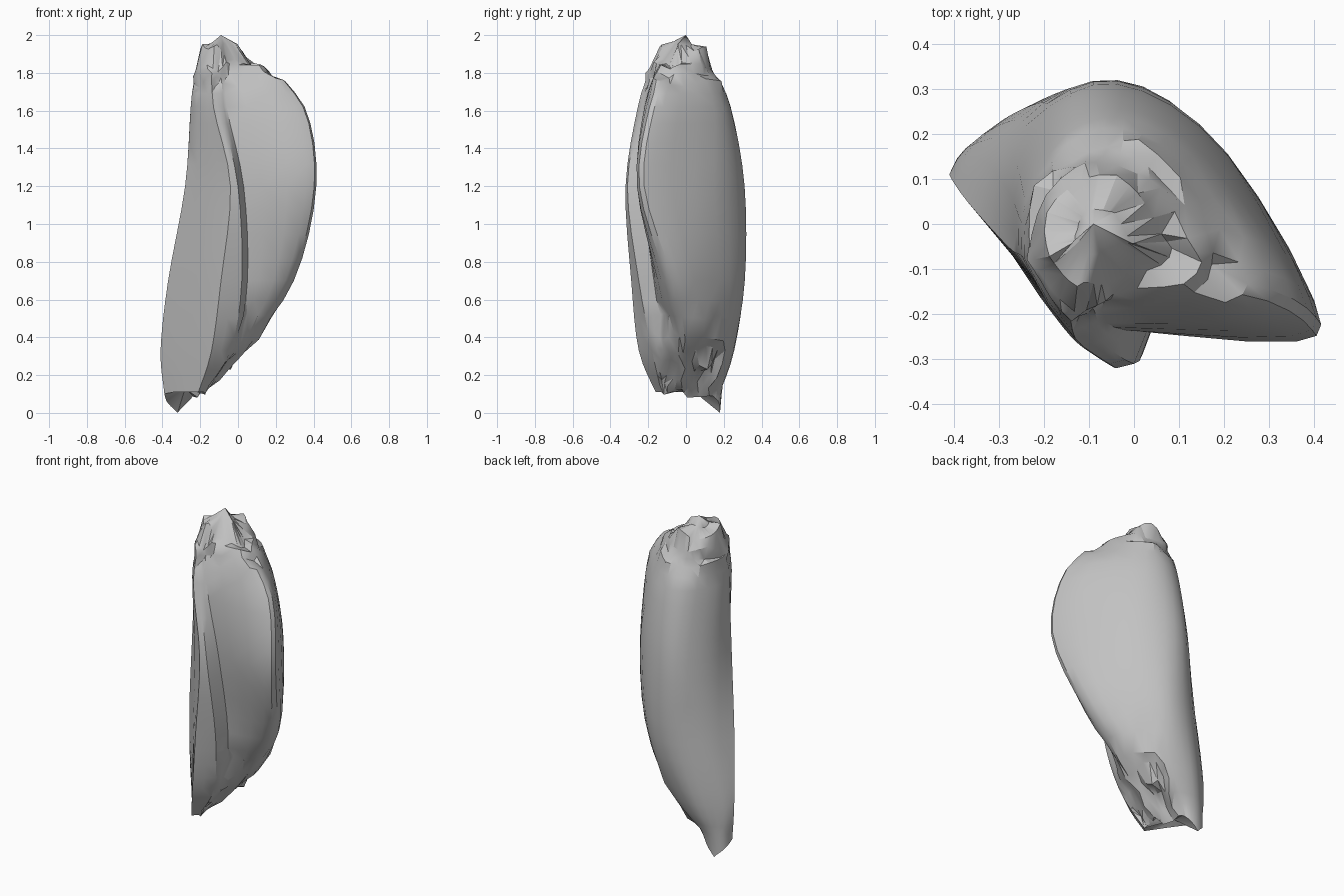
import bpy, bmesh, math, random
from mathutils import Vector

random.seed(11)
cube = bpy.data.objects.get("Cube")
if cube:
    bpy.data.objects.remove(cube, do_unlink=True)

# One grey stone material
stone = bpy.data.materials.new("grey_stone")
stone.use_nodes = True
grey = (0.54, 0.54, 0.54, 1)
stone.diffuse_color = grey
bsdf = stone.node_tree.nodes["Principled BSDF"]
bsdf.inputs["Base Color"].default_value = grey
bsdf.inputs["Roughness"].default_value = 0.8

# Cross-sections: left edge, round the back, lobe tip, lobe front, hollow,
# then the right corner, ridge and middle of the split face
SECTIONS = [
    (0.11, [(-.39, .10), (-.37, .16), (-.32, .18), (-.26, .17), (-.23, .12), (-.21, .04),
            (-.19, -.03), (-.18, -.10), (-.18, -.13), (-.21, -.16), (-.29, -.04)]),
    (0.33, [(-.41, .11), (-.37, .17), (-.25, .25), (-.12, .24), (-.02, .18), (.03, .06),
            (.02, -.03), (-.02, -.12), (-.04, -.18), (-.14, -.25), (-.26, -.08)]),
    (0.70, [(-.37, .05), (-.30, .19), (-.16, .295), (.00, .30), (.15, .18), (.29, -.02),
            (.25, -.13), (.05, -.17), (.02, -.25), (-.09, -.29), (-.22, -.13)]),
    (1.20, [(-.28, -.05), (-.26, .13), (-.14, .29), (.02, .295), (.21, .15), (.40, -.17),
            (.36, -.26), (.03, -.235), (.00, -.31), (-.04, -.32), (-.16, -.20)]),
    (1.62, [(-.25, -.07), (-.24, .05), (-.15, .20), (-.02, .235), (.13, .15), (.335, -.12),
            (.30, -.21), (-.06, -.22), (-.09, -.24), (-.13, -.255), (-.19, -.18)]),
    (1.83, [(-.23, -.09), (-.21, .02), (-.14, .12), (-.03, .14), (.06, .07), (.13, -.06),
            (.11, -.12), (-.06, -.15), (-.09, -.17), (-.13, -.19), (-.18, -.15)]),
]


def smooth_path(pts, steps):
    """Catmull-Rom through an open list of points."""
    out = []
    for i in range(len(pts) - 1):
        p0, p1, p2 = pts[max(i - 1, 0)], pts[i], pts[i + 1]
        p3 = pts[min(i + 2, len(pts) - 1)]
        for k in range(steps):
            t = k / steps
            out.append(0.5 * (2 * p1 + (p2 - p0) * t + (2 * p0 - 5 * p1 + 4 * p2 - p3) * t * t
                              + (3 * p1 - p0 - 3 * p2 + p3) * t ** 3))
    return out + [pts[-1]]


# Smooth each point's track up the height, then round the outer side of each ring
tracks = [smooth_path([Vector((*pts[j], z)) for z, pts in SECTIONS], 4) for j in range(11)]
rings = []
for row in zip(*tracks):
    ring = smooth_path(list(row[:8]), 3)
    hard = [row[7], row[8], row[9], row[10], row[0]]
    for a, b in zip(hard, hard[1:]):
        ring += [a.lerp(b, 0.5), b]
    rings.append(ring[:-1])
n = len(rings[0])


def broken(xy, z, step=2):
    """One offset per ring point, random at every few points and straight between."""
    knots = [Vector((random.uniform(-xy, xy), random.uniform(-xy, xy), random.uniform(-z, z)))
             for _ in range(math.ceil(n / step))]
    return [knots[j // step].lerp(knots[(j // step + 1) % len(knots)], j % step / step)
            for j in range(n)]


# Broken rim at the top and chipped underside
for ring in rings:
    chips = broken(0.018, 0.03)
    for j, v in enumerate(ring):
        if v.z > 1.74 or (v.z < 0.58 and 12 <= j <= 22):
            ring[j] = v + chips[j]

# Jagged crown in two steps, lower and rougher toward the lobe
core = Vector((-.09, -.01, 0))
rim = rings[-1]
for size, height, rough in ((0.74, 1.91, 0.045), (0.36, 1.95, 0.03)):
    crown = []
    for v, chip in zip(rim, broken(0.015, rough, 3)):
        p = core.lerp(Vector((v.x, v.y, 0)), size)
        p.z = height - max(0, p.x + 0.02) * 0.6
        crown.append(p + chip)
    rings.append(crown)

# Spike at the low back corner
for v in rings[0]:
    d = (Vector((v.x, v.y)) - Vector((-.32, .16))).length
    v.z = max(0.0, v.z - max(0, 0.1 - d) * 1.2)

# Loft the rings and close both ends
bm = bmesh.new()
rows = [[bm.verts.new(v) for v in ring] for ring in rings]
for a, b in zip(rows, rows[1:]):
    for j in range(n):
        k = (j + 1) % n
        bm.faces.new((a[j], b[j], b[k], a[k]))
foot = bm.verts.new((-.28, .02, .13))
peak = bm.verts.new((-.09, 0, 2.0))
for j in range(n):
    k = (j + 1) % n
    bm.faces.new((rows[0][j], rows[0][k], foot))
    bm.faces.new((rows[-1][k], rows[-1][j], peak))
min(rows[0], key=lambda v: v.co.z).co.z = 0
for v in bm.verts:
    v.co.z = min(2.0, max(0.0, v.co.z))
bmesh.ops.triangulate(bm, faces=bm.faces[:])
bmesh.ops.recalc_face_normals(bm, faces=bm.faces[:])

mesh = bpy.data.meshes.new("stone_shard")
bm.to_mesh(mesh)
bm.free()
mesh.materials.append(stone)
shard = bpy.data.objects.new("stone_shard", mesh)
bpy.context.collection.objects.link(shard)
bpy.ops.object.select_all(action='DESELECT')
shard.select_set(True)
bpy.context.view_layer.objects.active = shard
bpy.ops.object.shade_smooth_by_angle(angle=math.radians(30))
